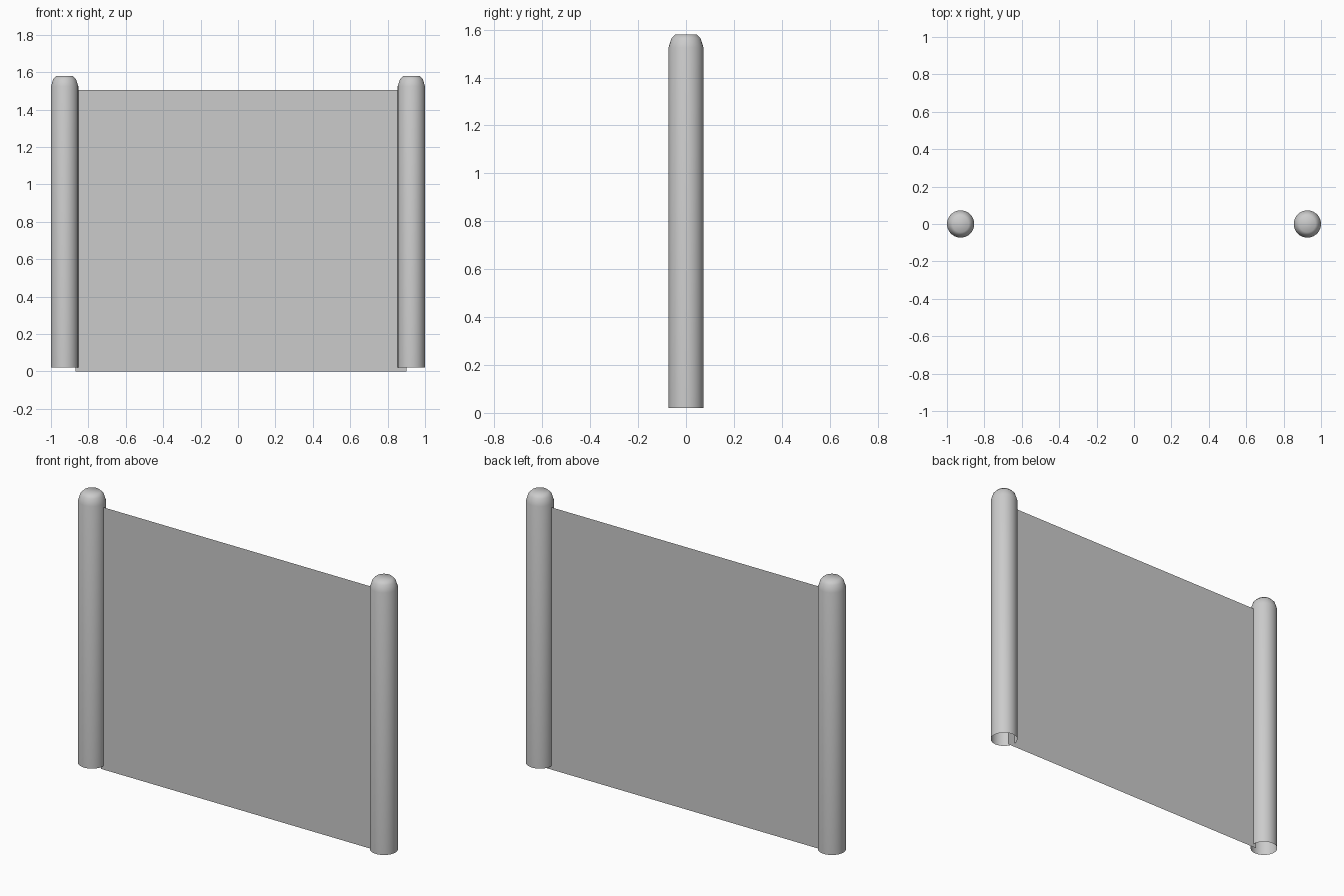
import bpy, bmesh, math

if "Cube" in bpy.data.objects:
    bpy.data.objects.remove(bpy.data.objects["Cube"])

SIDES = 32


def make_object(name, bm):
    bmesh.ops.recalc_face_normals(bm, faces=bm.faces[:])
    mesh = bpy.data.meshes.new(name)
    bm.to_mesh(mesh)
    bm.free()
    obj = bpy.data.objects.new(name, mesh)
    bpy.context.collection.objects.link(obj)
    return obj


# Post: hollow shell, open at the bottom, with a rounded top
def make_post(name, x):
    profile = [(0.073, 0.02), (0.073, 1.525), (0.061, 1.563), (0.044, 1.58)]
    bm = bmesh.new()
    rings = []
    for r, z in profile:
        rings.append([bm.verts.new((r * math.cos(2 * math.pi * i / SIDES),
                                    r * math.sin(2 * math.pi * i / SIDES), z))
                      for i in range(SIDES)])
    for low, high in zip(rings, rings[1:]):
        for i in range(SIDES):
            j = (i + 1) % SIDES
            bm.faces.new((low[i], low[j], high[j], high[i]))
    bm.faces.new(rings[-1])
    for f in bm.faces:
        f.smooth = True
    obj = make_object(name, bm)
    # an open shell can be recalculated inside out, so check the cap
    if obj.data.polygons[-1].normal.z < 0:
        obj.data.flip_normals()
    obj.location.x = x
    return obj


for side, x in (("left", -0.927), ("right", 0.927)):
    make_post(side + "_post", x)

# Panel: single thin sheet whose ends tuck into the posts
bm = bmesh.new()
corners = [(-0.87, 0), (0.90, 0), (0.90, 1.505), (-0.87, 1.505)]
bm.faces.new([bm.verts.new((x, 0, z)) for x, z in corners])
make_object("panel", bm)
